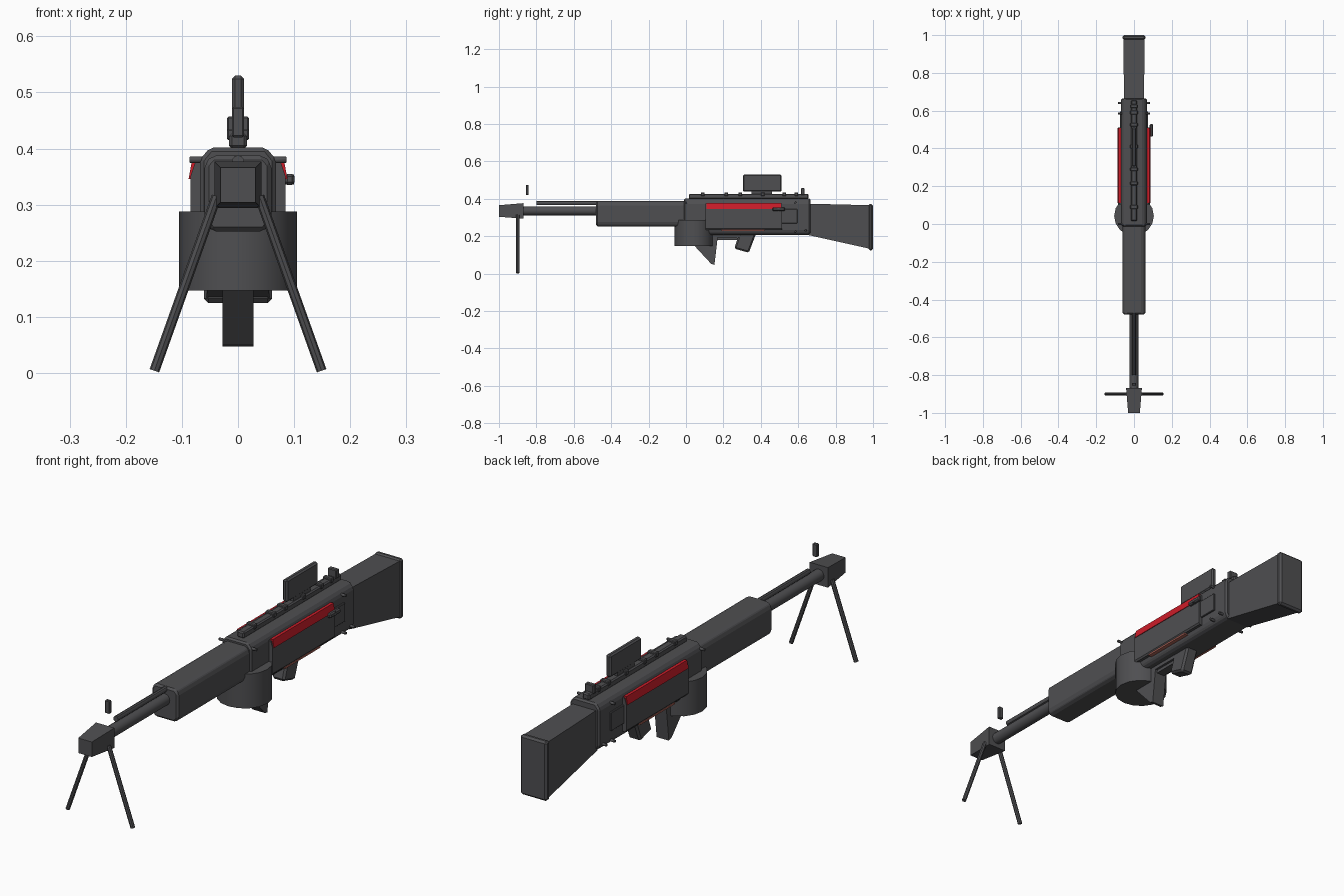
import bpy
from math import pi
from mathutils import Vector

cube = bpy.data.objects.get("Cube")
if cube:
    bpy.data.objects.remove(cube, do_unlink=True)


def material(name, rgb):
    m = bpy.data.materials.new(name)
    m.use_nodes = True
    m.diffuse_color = (*rgb, 1)
    bsdf = next(n for n in m.node_tree.nodes if n.type == 'BSDF_PRINCIPLED')
    bsdf.inputs["Base Color"].default_value = (*rgb, 1)
    return m


GREY = material("gunmetal grey", (0.078, 0.078, 0.083))
RED = material("signal red", (0.60, 0.012, 0.022))
COPPER = material("copper", (0.42, 0.13, 0.10))


def finish(obj, mat, bevel=0):
    obj.data.materials.append(mat)
    if bevel:
        mod = obj.modifiers.new("edge bevel", 'BEVEL')
        mod.width = bevel
        mod.segments = 1
        mod.limit_method = 'ANGLE'
    return obj


def loft(name, first, last, mat=GREY, bevel=0):
    """Solid between two matching rings of points."""
    n = len(first)
    faces = [tuple(range(n)), tuple(range(2 * n - 1, n - 1, -1))]
    faces += [(i, i + n, (i + 1) % n + n, (i + 1) % n) for i in range(n)]
    mesh = bpy.data.meshes.new(name)
    mesh.from_pydata(list(first) + list(last), [], faces)
    obj = bpy.data.objects.new(name, mesh)
    bpy.context.collection.objects.link(obj)
    bpy.context.view_layer.objects.active = obj
    obj.select_set(True)
    bpy.ops.object.mode_set(mode='EDIT')
    bpy.ops.mesh.select_all(action='SELECT')
    bpy.ops.mesh.normals_make_consistent(inside=False)
    bpy.ops.object.mode_set(mode='OBJECT')
    obj.select_set(False)
    return finish(obj, mat, bevel)


def ring(half, y, z0, z1):
    return [(-half, y, z0), (half, y, z0), (half, y, z1), (-half, y, z1)]


def box(name, x, y, z, mat=GREY, bevel=0):
    def end(v):
        return [(x[0], v, z[0]), (x[1], v, z[0]), (x[1], v, z[1]), (x[0], v, z[1])]
    return loft(name, end(y[0]), end(y[1]), mat, bevel)


def side_profile(name, half, points, bevel=0):
    return loft(name, [(-half, y, z) for y, z in points],
                [(half, y, z) for y, z in points], GREY, bevel)


def front_profile(name, points, y0, y1, mat=GREY, bevel=0):
    return loft(name, [(x, y0, z) for x, z in points],
                [(x, y1, z) for x, z in points], mat, bevel)


def rod(name, a, b, radius, sides=12, bevel=0):
    a, b = Vector(a), Vector(b)
    bpy.ops.mesh.primitive_cylinder_add(vertices=sides, radius=radius,
                                        depth=(b - a).length, location=(a + b) / 2)
    obj = bpy.context.object
    obj.name = name
    obj.rotation_euler = (b - a).to_track_quat('Z', 'Y').to_euler()
    finish(obj, GREY, bevel)
    bpy.ops.object.shade_smooth_by_angle(angle=pi / 5)
    obj.select_set(False)
    return obj


# Muzzle, barrel and front sight
loft("muzzle_brake", ring(0.031, -1, 0.304, 0.366), ring(0.042, -0.868, 0.294, 0.377))
rod("barrel", (0, -0.88, 0.336), (0, -0.46, 0.336), 0.024, 16)
rod("gas_tube", (0, -0.80, 0.377), (0, -0.46, 0.377), 0.011, 10)
box("front_sight", (-0.011, 0.011), (-0.856, -0.841), (0.42, 0.474), GREY, 0.003)

# Bipod
for s, side in ((1, "left"), (-1, "right")):
    rod("bipod_leg_" + side, (s * 0.038, -0.90, 0.315), (s * 0.149, -0.90, 0.004), 0.009, 8)

# Handguard
front_profile("handguard",
              [(-0.047, 0.252), (0.047, 0.252), (0.06, 0.268), (0.06, 0.372),
               (0.046, 0.388), (-0.046, 0.388), (-0.06, 0.372), (-0.06, 0.268)],
              -0.48, 0.01, GREY, 0.008)

# Receiver body
front_profile("receiver",
              [(-0.054, 0.208), (0.054, 0.208), (0.068, 0.226), (0.068, 0.38),
               (0.05, 0.402), (-0.05, 0.402), (-0.068, 0.38), (-0.068, 0.226)],
              -0.012, 0.665, GREY, 0.007)

# Side panels with coloured strips, and rivets
for s, side in ((1, "left"), (-1, "right")):
    front_profile("side_panel_" + side,
                  [(s * x, z) for x, z in ((0.06, 0.234), (0.08, 0.234), (0.085, 0.241),
                                           (0.085, 0.35), (0.077, 0.374), (0.06, 0.374))],
                  0.104, 0.512)
    front_profile("red_strip_" + side,
                  [(s * x, z) for x, z in ((0.07, 0.346), (0.088, 0.346),
                                           (0.082, 0.379), (0.07, 0.379))],
                  0.11, 0.508, RED)
    x0, x1 = sorted((s * 0.064, s * 0.083))
    box("copper_strip_" + side, (x0, x1), (0.19, 0.42), (0.228, 0.235), COPPER)
    x0, x1 = sorted((s * 0.06, s * 0.075))
    box("rear_plate_" + side, (x0, x1), (0.50, 0.595), (0.268, 0.345), GREY, 0.002)
    for y, z in ((0.0, 0.38), (0.585, 0.38), (0.585, 0.225), (-0.005, 0.25), (0.64, 0.23)):
        rod("rivet_" + side, (s * 0.055, y, z), (s * 0.086, y, z), 0.006, 8, 0.001)

# Charging handle
rod("charging_handle", (0.07, 0.495, 0.345), (0.10, 0.495, 0.345), 0.009, 10)
box("charging_knob", (0.083, 0.101), (0.462, 0.53), (0.335, 0.355), GREY, 0.005)

# Top rail with raised lugs
box("top_rail", (-0.016, 0.016), (0.015, 0.655), (0.40, 0.427), GREY, 0.005)
for y in (0.09, 0.215, 0.29, 0.41, 0.525, 0.59):
    box("rail_lug", (-0.02, 0.02), (y - 0.01, y + 0.01), (0.415, 0.435), GREY, 0.003)

# Sights
box("sight_block", (-0.011, 0.011), (0.305, 0.51), (0.438, 0.53), GREY, 0.006)
box("sight_mount", (-0.009, 0.009), (0.35, 0.46), (0.42, 0.442))
box("rear_sight", (-0.02, 0.02), (0.614, 0.634), (0.42, 0.457), GREY, 0.003)

# Drum and magazine
rod("drum", (0, 0.043, 0.147), (0, 0.043, 0.288), 0.105, 16)
side_profile("magazine", 0.028,
             [(0.035, 0.16), (0.135, 0.052), (0.152, 0.047), (0.172, 0.215), (0.035, 0.215)])

# Trigger group and grip
box("trigger_guard", (-0.018, 0.018), (0.15, 0.275), (0.18, 0.193))
box("trigger_housing", (-0.028, 0.028), (0.16, 0.29), (0.193, 0.215))
side_profile("grip", 0.028,
             [(0.285, 0.215), (0.375, 0.215), (0.336, 0.112), (0.258, 0.134)], 0.008)

# Stock and butt pad
loft("stock", ring(0.053, 0.655, 0.206, 0.374), ring(0.056, 0.98, 0.134, 0.366))
box("butt_pad", (-0.061, 0.061), (0.975, 1.0), (0.125, 0.372), GREY, 0.008)
